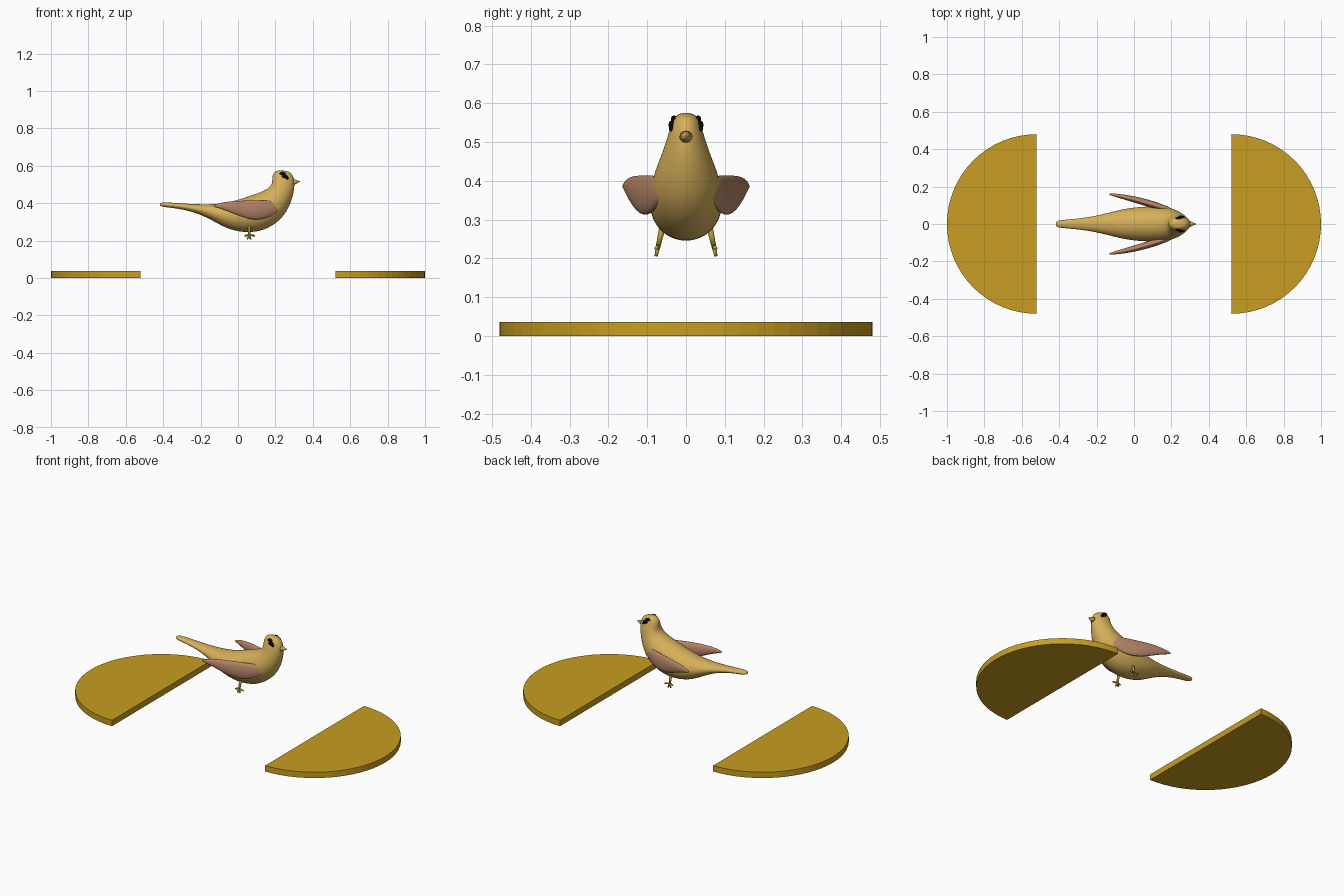
import bpy
import bmesh
from math import sin, cos, pi
from mathutils import Vector

cube = bpy.data.objects.get("Cube")
if cube:
    bpy.data.objects.remove(cube, do_unlink=True)


def material(name, rgb):
    mat = bpy.data.materials.new(name)
    mat.use_nodes = True
    mat.diffuse_color = (*rgb, 1)
    mat.node_tree.nodes["Principled BSDF"].inputs["Base Color"].default_value = (*rgb, 1)
    return mat


gold = material("gold", (.58, .34, .015))
straw = material("straw_feathers", (.67, .43, .1))
brown = material("rosy_brown_feathers", (.48, .24, .14))
olive = material("olive_yellow", (.42, .32, .03))
amber = material("amber_beak", (.57, .33, .09))
black = material("black", (.003, .003, .003))


def finish(bm, name, mat, smooth=True):
    """Turn a bmesh into a coloured object."""
    bmesh.ops.recalc_face_normals(bm, faces=bm.faces)
    mesh = bpy.data.meshes.new(name)
    bm.to_mesh(mesh)
    bm.free()
    mesh.materials.append(mat)
    for p in mesh.polygons:
        p.use_smooth = smooth
    obj = bpy.data.objects.new(name, mesh)
    bpy.context.collection.objects.link(obj)
    return obj


def loft(name, mat, sections, side=lambda x: 0, count=20):
    """Skin ellipses, each given by its top (x, z), bottom (x, z) and half width."""
    bm = bmesh.new()
    rings = []
    for tx, tz, bx, bz, half in sections:
        top, low = Vector((tx, 0, tz)), Vector((bx, 0, bz))
        mid, arm = (top + low) / 2, (top - low) / 2
        ring = []
        for i in range(count):
            a = 2 * pi * i / count
            p = mid + arm * cos(a)
            p.y = side(p.x) + half * sin(a)
            ring.append(bm.verts.new(p))
        rings.append(ring)
    for r, s in zip(rings, rings[1:]):
        for i in range(count):
            j = (i + 1) % count
            bm.faces.new((r[i], r[j], s[j], s[i]))
    bm.faces.new(rings[0])
    bm.faces.new(rings[-1])
    obj = finish(bm, name, mat)
    sub = obj.modifiers.new("smooth_form", "SUBSURF")
    sub.levels = sub.render_levels = 2
    return obj


def ellipsoid(name, mat, place, size):
    bm = bmesh.new()
    bmesh.ops.create_uvsphere(bm, u_segments=16, v_segments=10, radius=1)
    for v in bm.verts:
        v.co = Vector(place) + Vector(a * b for a, b in zip(v.co, size))
    return finish(bm, name, mat)


def rod(name, mat, start, end, r1, r2):
    """Tapered round rod between two points."""
    start, end = Vector(start), Vector(end)
    bm = bmesh.new()
    bmesh.ops.create_cone(bm, cap_ends=True, segments=12, radius1=r1, radius2=r2,
                          depth=(end - start).length)
    turn = (end - start).to_track_quat("Z", "Y")
    for v in bm.verts:
        v.co = turn @ v.co + (start + end) / 2
    return finish(bm, name, mat)


# Half-disc slabs at either end
for label, s in (("left", 1), ("right", -1)):
    bm = bmesh.new()
    arc = [bm.verts.new((s * (.52 + .48 * sin(pi * i / 32)), .48 * cos(pi * i / 32), 0))
           for i in range(33)]
    base = bm.faces.new(arc)
    lifted = bmesh.ops.extrude_face_region(bm, geom=[base])["geom"]
    for v in lifted:
        if isinstance(v, bmesh.types.BMVert):
            v.co.z = .036
    finish(bm, label + "_half_disc", gold, smooth=False)

# Body, tail and head in one skin, from the tail tip to the crown
loft("body", straw, [
    (-.418, .4, -.418, .386, .012),
    (-.4, .406, -.4, .379, .021),
    (-.32, .4, -.31, .37, .027),
    (-.22, .394, -.22, .348, .04),
    (-.13, .394, -.13, .304, .062),
    (-.06, .402, -.06, .262, .081),
    (.01, .422, .03, .241, .092),
    (.08, .445, .12, .246, .096),
    (.13, .463, .2, .285, .092),
    (.165, .482, .253, .34, .082),
    (.18, .502, .283, .4, .067),
    (.183, .525, .3, .46, .054),
    (.183, .546, .304, .51, .043),
    (.192, .565, .298, .545, .035),
    (.212, .577, .272, .573, .02),
])

# Beak
rod("beak", amber, (.285, 0, .512), (.332, 0, .516), .022, .001)

for label, s in (("left", 1), ("right", -1)):
    # Wing swept outward towards its tip
    loft(label + "_wing", brown, [
        (-.133, .388, -.133, .382, .004),
        (-.11, .398, -.11, .375, .008),
        (-.06, .409, -.06, .358, .013),
        (.01, .414, .01, .328, .018),
        (.08, .415, .08, .308, .02),
        (.14, .415, .14, .314, .019),
        (.19, .413, .19, .335, .016),
        (.215, .398, .215, .352, .01),
        (.226, .382, .226, .365, .004),
    ], side=lambda x: s * (.132 - .25 * x - .3 * x * x), count=16)

    # Eye with a dark brow and cheek spot
    for part, x, z, y, rx, rz in (("brow", .238, .559, .031, .016, .009),
                                  ("eye", .25, .544, .037, .015, .011),
                                  ("cheek_spot", .262, .535, .036, .008, .009)):
        ellipsoid(label + "_" + part, black, (x, s * y, z), (rx, .008, rz))

    # Leg and toes
    ankle = (.06, s * .072, .23)
    rod(label + "_leg", olive, (.06, s * .062, .275), ankle, .008, .006)
    for n, (x, z) in enumerate(((.035, .226), (.05, .207), (.068, .206), (.09, .226))):
        rod(label + "_toe_" + str(n + 1), olive, ankle, (x, s * .077, z), .006, .004)
